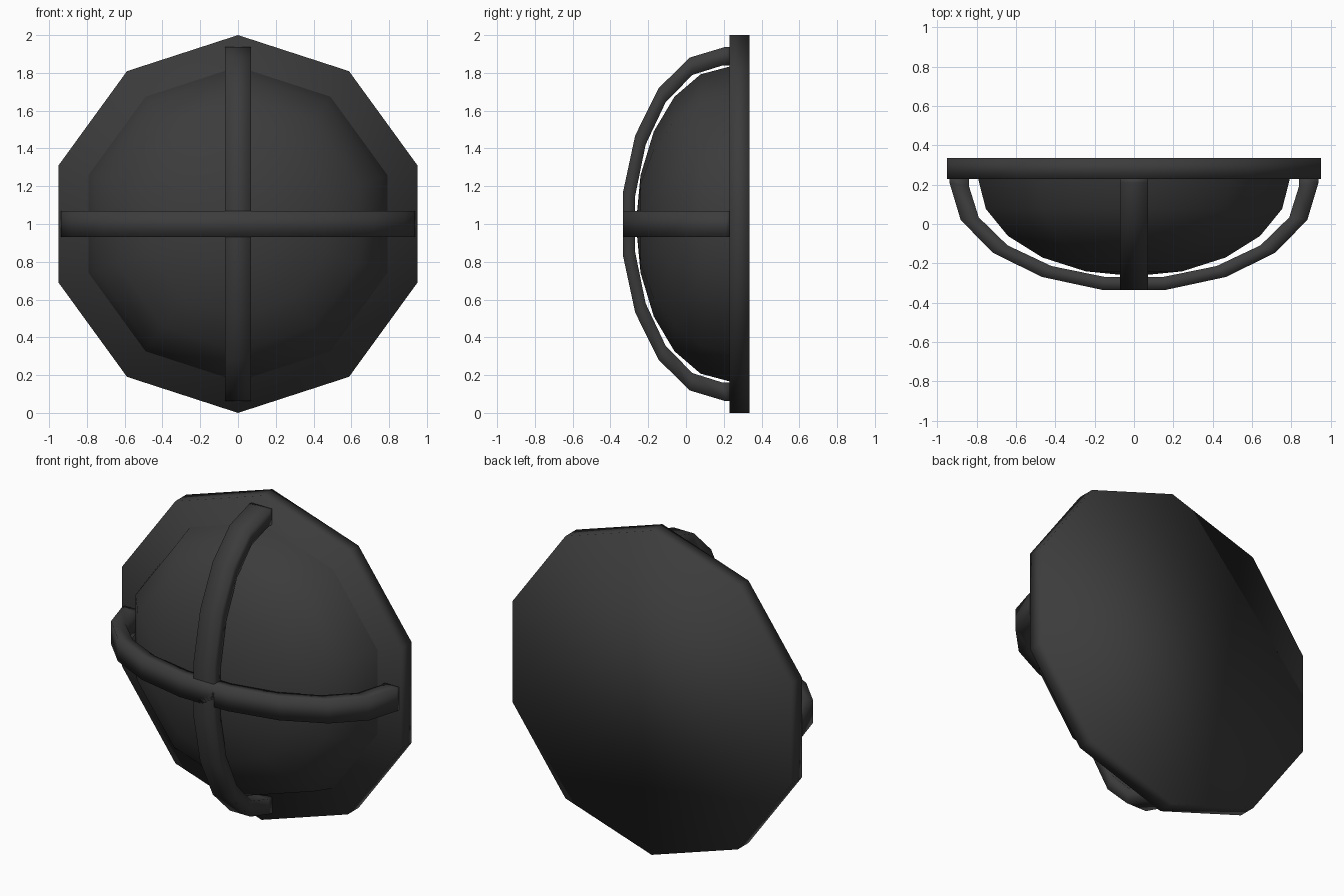
import bpy, bmesh
from math import cos, sin, pi, radians
from mathutils import Vector

if "Cube" in bpy.data.objects:
    bpy.data.objects.remove(bpy.data.objects["Cube"])

SIDES = 10
PLATE_FRONT, PLATE_BACK = 0.23, 0.335

mat = bpy.data.materials.new("charcoal black")
mat.use_nodes = True
colour = (0.045, 0.045, 0.045, 1)
mat.diffuse_color = colour
mat.node_tree.nodes["Principled BSDF"].inputs["Base Color"].default_value = colour


def finish(name, bm):
    bmesh.ops.recalc_face_normals(bm, faces=bm.faces[:])
    for f in bm.faces:
        f.smooth = True
    mesh = bpy.data.meshes.new(name)
    bm.to_mesh(mesh)
    bm.free()
    mesh.materials.append(mat)
    ob = bpy.data.objects.new(name, mesh)
    bpy.context.collection.objects.link(ob)
    return ob


def ring(bm, radius, y):
    """Decagon facing the front, with a corner at the top."""
    angles = [2 * pi * i / SIDES for i in range(SIDES)]
    return [bm.verts.new((radius * sin(a), y, 1 + radius * cos(a))) for a in angles]


def bridge(bm, a, b):
    n = len(a)
    for i in range(n):
        j = (i + 1) % n
        bm.faces.new((a[i], a[j], b[j], b[i]))


# Ten-sided back plate
bm = bmesh.new()
front, back = ring(bm, 1, PLATE_FRONT), ring(bm, 1, PLATE_BACK)
bridge(bm, front, back)
bm.faces.new(front)
bm.faces.new(back)
finish("back_plate", bm)

# Flattened lens dome
bm = bmesh.new()
steps = [radians(18 * i) for i in range(5)]
rings = [ring(bm, 0.833 * cos(t), PLATE_FRONT - 0.495 * sin(t)) for t in steps]
for a, b in zip(rings, rings[1:]):
    bridge(bm, a, b)
tip = bm.verts.new((0, PLATE_FRONT - 0.495, 1))
for i in range(SIDES):
    bm.faces.new((rings[-1][i], rings[-1][(i + 1) % SIDES], tip))
finish("lens_dome", bm)


def guard_bar(name, axis, side):
    """Flat rectangular bar arched over the dome along axis."""
    bm = bmesh.new()
    # Each section: outer and inner (offset along axis, y)
    arch = []
    for i in range(10):
        t = radians(20 * i)
        arch.append(((0.938 * cos(t), 0.21 - 0.553 * sin(t)),
                     (0.84 * cos(t), 0.195 - 0.472 * sin(t))))
    # Short straight feet that meet the plate
    foot = PLATE_FRONT + 0.004
    arch = [((0.938, foot), (0.84, foot))] + arch + [((-0.938, foot), (-0.84, foot))]
    sections = []
    for outer, inner in arch:
        corners = [(outer, 0.07), (outer, -0.07), (inner, -0.07), (inner, 0.07)]
        sections.append([bm.verts.new(axis * p[0] + side * w + Vector((0, p[1], 1)))
                         for p, w in corners])
    for a, b in zip(sections, sections[1:]):
        bridge(bm, a, b)
    bm.faces.new(sections[0])
    bm.faces.new(sections[-1])
    finish(name, bm)


# Crossed guard bars
X, Z = Vector((1, 0, 0)), Vector((0, 0, 1))
guard_bar("horizontal_guard_bar", X, Z)
guard_bar("vertical_guard_bar", Z, X)
